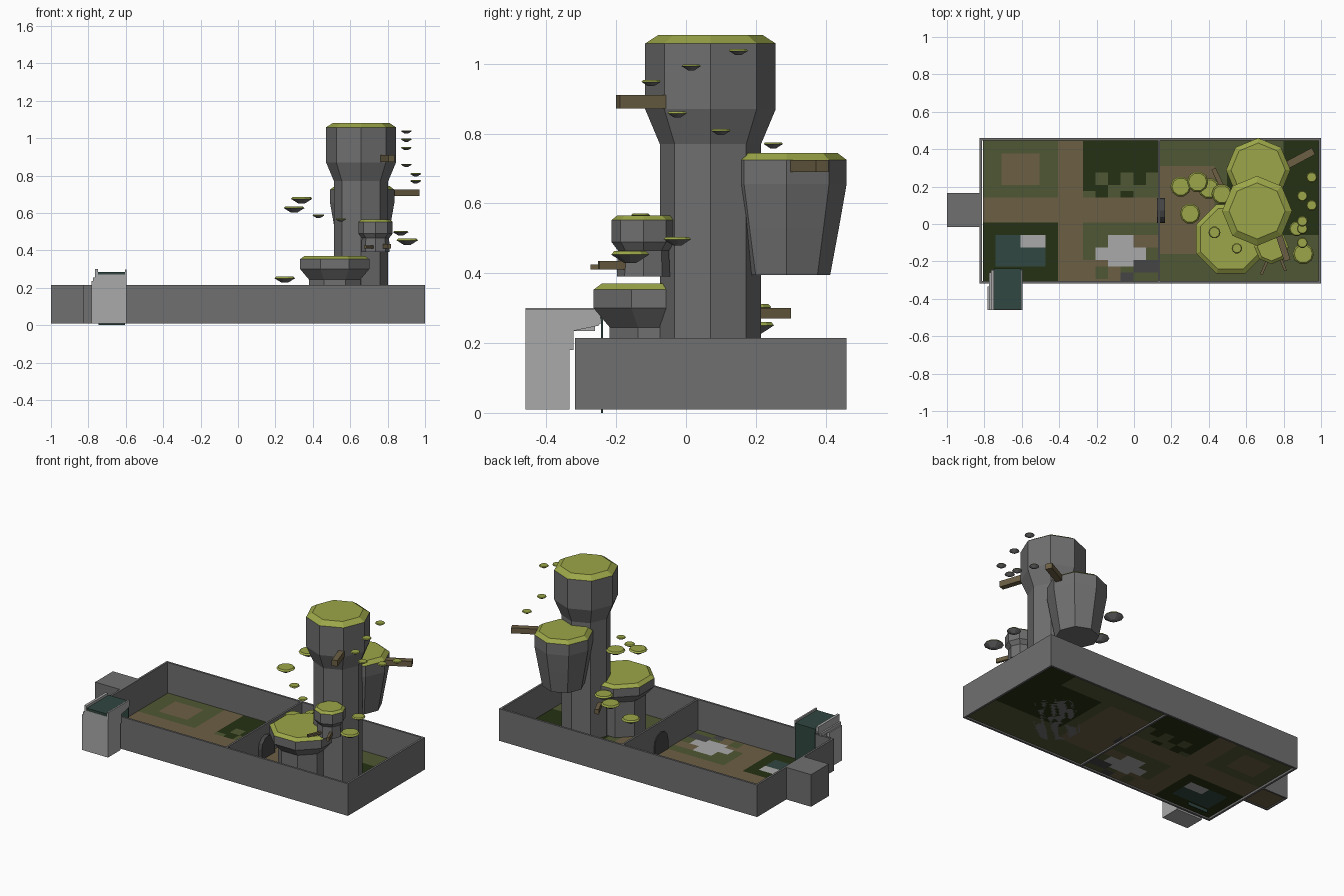
import bpy, bmesh, math
from mathutils import Vector

if "Cube" in bpy.data.objects:
    bpy.data.objects.remove(bpy.data.objects["Cube"])

def mat(name, r, g, b):
    m = bpy.data.materials.new(name)
    m.diffuse_color = (r, g, b, 1)
    m.use_nodes = True
    m.node_tree.nodes["Principled BSDF"].inputs["Base Color"].default_value = m.diffuse_color
    return m

STONE = mat("stone", .16, .16, .16)
PALE = mat("pale_stone", .40, .40, .40)
DARK = mat("dark_stone", .06, .06, .06)
MOSS = mat("moss", .33, .38, .065)
WOOD = mat("brown_earth", .15, .115, .058)
GRASS = mat("olive_grass", .08, .095, .033)
SHADE = mat("deep_green", .018, .03, .006)
WATER = mat("teal_water", .03, .063, .053)

def finish(name, bm, mats):
    me = bpy.data.meshes.new(name)
    bm.to_mesh(me)
    bm.free()
    for m in mats:
        me.materials.append(m)
    ob = bpy.data.objects.new(name, me)
    bpy.context.collection.objects.link(ob)
    return ob

def box(name, x0, x1, y0, y1, z0, z1, m):
    bm = bmesh.new()
    bmesh.ops.create_cube(bm, size=1)
    for v in bm.verts:
        v.co = ((x0 + x1) / 2 + v.co.x * (x1 - x0),
                (y0 + y1) / 2 + v.co.y * (y1 - y0),
                (z0 + z1) / 2 + v.co.z * (z1 - z0))
    return finish(name, bm, [m])

def prism(name, pts, x0, x1, m):
    """Extrude a (y, z) outline along x."""
    bm = bmesh.new()
    f = bm.faces.new([bm.verts.new((x0, y, z)) for y, z in pts])
    ext = bmesh.ops.extrude_face_region(bm, geom=[f])
    for v in ext["geom"]:
        if isinstance(v, bmesh.types.BMVert):
            v.co.x = x1
    bmesh.ops.recalc_face_normals(bm, faces=bm.faces)
    return finish(name, bm, [m])

def rock(name, cx, cy, profile, moss_z, sides=8, turn=0):
    """Lathe of (radius, z) rings; faces above moss_z are mossy."""
    bm = bmesh.new()
    rings = []
    for r, z in profile:
        rings.append([bm.verts.new((cx + r * math.cos(turn + math.tau * i / sides),
                                    cy + r * math.sin(turn + math.tau * i / sides), z))
                      for i in range(sides)])
    for a, b in zip(rings, rings[1:]):
        for i in range(sides):
            j = (i + 1) % sides
            bm.faces.new((a[i], a[j], b[j], b[i]))
    bm.faces.new(rings[-1])
    bm.faces.new(rings[0][::-1])
    for f in bm.faces:
        f.material_index = int(f.calc_center_median().z > moss_z)
    return finish(name, bm, [STONE, MOSS])

def plank(name, a, b, w, z0, z1):
    a, b = Vector(a), Vector(b)
    d = b - a
    ob = box(name, 0, d.length, -w / 2, w / 2, z0, z1, WOOD)
    ob.location = (a.x, a.y, 0)
    ob.rotation_euler.z = math.atan2(d.y, d.x)

# Painted floor: later rectangles cover earlier ones
RECTS = [
    (-.82, 1, -.32, .46, GRASS),
    (-.405, -.27, -.32, .46, WOOD), (-.708, -.504, .215, .365, WOOD),
    (-.27, .13, .28, .46, SHADE), (-.27, -.2, .175, .28, SHADE),
    (-.14, -.07, .21, .28, SHADE), (0, .065, .21, .28, SHADE),
    (-.2, -.14, .142, .21, SHADE), (-.07, 0, .142, .175, SHADE),
    (-.82, .14, .008, .142, WOOD), (-.82, -.405, -.32, .008, SHADE),
    (-.74, -.475, -.235, -.06, WATER), (-.61, -.475, -.13, -.06, PALE),
    (-.27, -.07, -.32, -.2, WOOD), (0, .13, -.13, -.06, WOOD),
    (-.2, -.14, -.3, -.24, GRASS),
    (0, .13, -.26, -.19, DARK), (-.07, 0, -.32, -.245, DARK),
    (-.2, .065, -.195, -.125, PALE), (-.135, 0, -.24, -.06, PALE),
    (.14, .42, -.16, .3, WOOD), (.5, 1, -.05, .3, SHADE), (.8, 1, -.05, .46, SHADE),
]
FLOOR_MATS = [GRASS, WOOD, SHADE, WATER, PALE, DARK]
STEP = .0335
bm = bmesh.new()
def clamp(x, y):
    return (min(max(x, -.81), .99), min(max(y, -.308), .452), .02)
for i in range(54):
    for j in range(24):
        x, y = -.808 + i * STEP, -.327 + j * STEP
        cx, cy = x + STEP / 2, y + STEP / 2
        m = [r[4] for r in RECTS if r[0] < cx < r[1] and r[2] < cy < r[3]]
        f = bm.faces.new([bm.verts.new(clamp(x + u * STEP, y + v * STEP))
                          for u, v in ((0, 0), (1, 0), (1, 1), (0, 1))])
        f.material_index = FLOOR_MATS.index(m[-1] if m else GRASS)
bmesh.ops.remove_doubles(bm, verts=bm.verts, dist=.001)
finish("floor", bm, FLOOR_MATS)

# Outer walls, divider and side passage
T, Z0, Z1 = .013, .01, .215
box("front_wall", -.825, 1, -.318, -.318 + T, Z0, Z1, STONE)
box("back_wall", -.825, 1, .46 - T, .46, Z0, Z1, STONE)
box("left_wall", -.825, -.825 + T, -.305, .447, Z0, Z1, STONE)
box("right_wall", 1 - T, 1, -.305, .447, Z0, Z1, STONE)
box("divider_wall", .128, .14, -.305, .447, Z0, Z1, STONE)
box("passage_roof", -1, -.825, -.015, .165, Z1 - .01, Z1, STONE)
box("passage_end", -1, -.99, -.015, .165, Z0, Z1 - .01, STONE)
box("passage_front", -.99, -.825, -.015, -.005, Z0, Z1 - .01, STONE)
box("passage_back", -.99, -.825, .155, .165, Z0, Z1 - .01, STONE)
box("passage_floor", -.99, -.825, -.005, .155, .016, .02, WOOD)

# Arched door through the divider
arch = [(.005, .02), (.14, .02)] + [(.0725 + .0675 * math.cos(a * math.pi / 6),
                                   .085 + .0675 * math.sin(a * math.pi / 6)) for a in range(7)]
prism("door_arch", arch, .122, .165, DARK)

# Waterfall channel
prism("channel_pillar", [(-.46, .01), (-.333, .01), (-.333, .18), (-.322, .18), (-.322, .235),
                         (-.25, .25), (-.242, .27), (-.46, .27)], -.765, -.597, PALE)
prism("channel_buttress", [(-.46, .01), (-.333, .01), (-.333, .235), (-.46, .235)],
      -.782, -.765, PALE)
box("channel_ledge", -.775, -.765, -.46, -.26, .235, .255, PALE)
box("channel_left_rail", -.765, -.748, -.46, -.245, .27, .3, PALE)
box("channel_right_rail", -.605, -.595, -.46, -.245, .255, .297, PALE)
box("channel_water", -.748, -.605, -.458, -.238, .27, .285, WATER)
box("water_sheet", -.745, -.605, -.243, -.238, 0, .28, WATER)

# Rock towers with mossy caps
rock("main_tower", .658, .07, [(.145, .02), (.145, .77), (.187, .87), (.187, 1.058), (.15, 1.082)], 1.06)
rock("back_tower", .664, .288, [(.125, .395), (.15, .53), (.172, .655), (.172, .725), (.145, .745)], .73)
rock("low_tower", .517, -.08, [(.15, .02), (.15, .245), (.2, .3), (.2, .353), (.175, .37)], .36,
     turn=math.pi / 8)
rock("small_tower", .735, -.122, [(.076, .39), (.073, .465), (.092, .49), (.092, .552), (.075, .565)], .556)

# Wooden planks
plank("main_plank", (.765, -.03), (.82, -.195), .035, .872, .91)
plank("back_plank", (.80, .305), (.96, .39), .04, .69, .725)
plank("left_peg", (.725, -.17), (.68, -.27), .015, .41, .425)
plank("right_peg", (.775, -.16), (.81, -.25), .015, .41, .435)
plank("low_plank", (.47, .2), (.425, .295), .025, .27, .3)

# Floating stepping pads: x, y, top z, radius
PADS = [(.25, .2, .26, .055), (.34, .225, .685, .057), (.3, .055, .635, .055),
        (.40, .19, .312, .057), (.47, .16, .34, .055), (.43, -.045, .592, .032),
        (.55, -.13, .571, .028), (.95, .25, .775, .029), (.9, .15, 1.042, .029),
        (.95, .1, .813, .029), (.9, .015, .998, .029), (.9, -.025, .863, .029),
        (.9, -.1, .953, .029), (.87, -.025, .504, .041), (.905, -.16, .463, .057)]
for n, (x, y, z, r) in enumerate(PADS):
    rock(f"stepping_pad_{n + 1}", x, y,
         [(r * .3, z - r * .6), (r, z - r * .17), (r * .85, z)], z - r * .16, sides=10)
